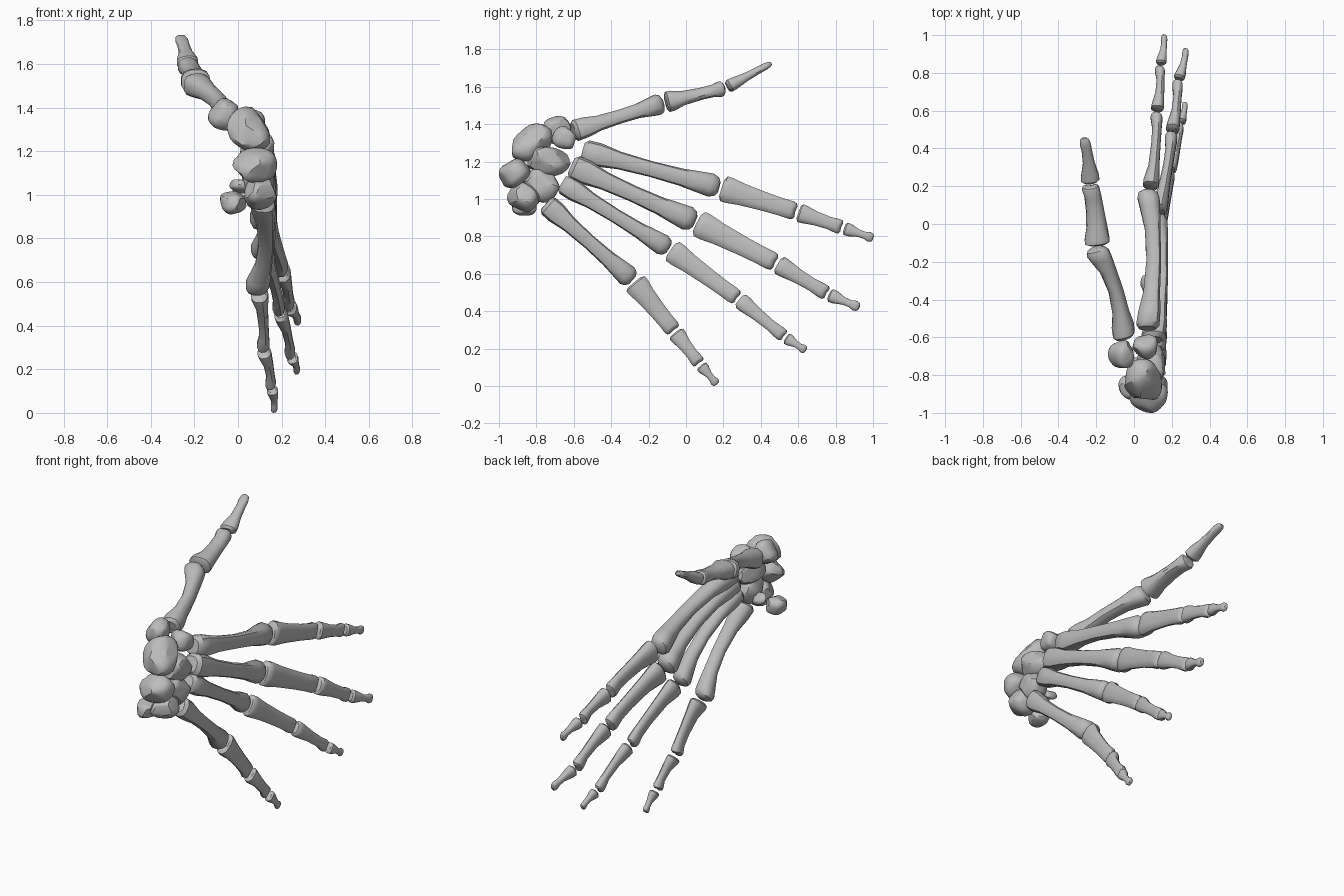
import bpy
import bmesh
from math import sin, cos, pi, radians, copysign
from mathutils import Vector, Matrix, noise

cube = bpy.data.objects.get("Cube")
if cube:
    bpy.data.objects.remove(cube, do_unlink=True)

bone_grey = bpy.data.materials.new("bone_grey")
bone_grey.use_nodes = True
colour = (.5, .5, .5, 1)
bone_grey.diffuse_color = colour
bone_grey.node_tree.nodes["Principled BSDF"].inputs["Base Color"].default_value = colour

SIDES = 12


def finish(name, bm, crease):
    """Turn a bmesh into a shaded object."""
    bmesh.ops.recalc_face_normals(bm, faces=bm.faces)
    mesh = bpy.data.meshes.new(name)
    bm.to_mesh(mesh)
    bm.free()
    mesh.materials.append(bone_grey)
    obj = bpy.data.objects.new(name, mesh)
    bpy.context.collection.objects.link(obj)
    bpy.ops.object.select_all(action='DESELECT')
    obj.select_set(True)
    bpy.context.view_layer.objects.active = obj
    bpy.ops.object.shade_smooth_by_angle(angle=radians(crease))
    return obj


def long_bone(name, start, end, profile, scale, flat=1.0, arch=0.0, roll=0.0, notch=0.0):
    """Loft rings of (position, width, depth, palm shift, keel) from start to end."""
    axis = end - start
    length = axis.length
    axis.normalize()
    back = Vector((1, 0, 0))
    back = (back - axis * back.dot(axis)).normalized()
    side = axis.cross(back)
    turn = Matrix.Rotation(roll, 3, axis)
    wide, deep = turn @ side, turn @ back
    bm = bmesh.new()
    rings = []
    for t, width, depth, shift, keel in profile:
        centre = start + axis * length * t + back * (arch * sin(pi * t) - shift)
        ring = []
        for i in range(SIDES):
            a = 2 * pi * (i + .5) / SIDES
            c, s = [copysign(abs(v) ** .8, v) for v in (cos(a), sin(a))]
            # keel narrows the palm side, notch leaves two knuckles at the far end
            p = centre + wide * c * width * scale * (1 + keel * s) / 2
            p += deep * s * depth * scale * flat / 2
            if t > .93:
                p -= axis * notch * (1 - abs(c))
            ring.append(bm.verts.new(p))
        rings.append(ring)
    for low, high in zip(rings, rings[1:]):
        for i in range(SIDES):
            j = (i + 1) % SIDES
            bm.faces.new((low[i], low[j], high[j], high[i]))
    for ring in (rings[0], rings[-1]):
        tip = bm.verts.new(sum((v.co for v in ring), Vector()) / SIDES)
        for i in range(SIDES):
            bm.faces.new((ring[i], ring[(i + 1) % SIDES], tip))
    return finish(name, bm, 38)


# Bone profiles, base to head
METACARPAL = [
    (0, .09, .09, 0, 0), (.03, .125, .125, 0, .1), (.12, .125, .12, 0, .15),
    (.27, .09, .09, 0, .25), (.5, .08, .08, 0, .25), (.72, .09, .085, .005, .2),
    (.87, .12, .11, .012, 0), (.94, .13, .12, .016, 0), (.98, .105, .105, .016, 0),
    (1, .06, .06, .014, 0)]
PROXIMAL = [
    (0, .1, .06, 0, 0), (.03, .142, .085, .003, 0), (.1, .142, .085, .003, 0),
    (.28, .115, .06, 0, .15), (.6, .098, .05, 0, .15), (.8, .095, .052, 0, .1),
    (.93, .1, .065, .004, 0), (.98, .09, .06, .004, 0), (1, .06, .04, .004, 0)]
MIDDLE = [
    (0, .07, .045, 0, 0), (.04, .102, .068, .003, 0), (.13, .1, .066, .003, 0),
    (.4, .074, .048, 0, .15), (.7, .066, .042, 0, .15), (.9, .08, .055, .003, 0),
    (.97, .076, .052, .003, 0), (1, .05, .035, .003, 0)]
DISTAL = [
    (0, .05, .04, 0, 0), (.06, .072, .056, 0, 0), (.2, .068, .052, 0, 0),
    (.5, .04, .034, 0, .1), (.72, .038, .032, 0, .1), (.86, .054, .034, 0, 0),
    (.96, .046, .03, 0, 0), (1, .028, .018, 0, 0)]
THUMB_TIP = [
    (0, .07, .055, 0, 0), (.05, .105, .075, 0, 0), (.16, .1, .07, 0, 0),
    (.42, .066, .05, 0, .1), (.7, .058, .042, 0, .1), (.86, .062, .04, 0, 0),
    (.96, .05, .032, 0, 0), (1, .028, .018, 0, 0)]

FINGER = [("metacarpal", METACARPAL), ("proximal_bone", PROXIMAL),
          ("middle_bone", MIDDLE), ("distal_bone", DISTAL)]
THUMB = [("metacarpal", METACARPAL), ("proximal_bone", PROXIMAL),
         ("distal_bone", THUMB_TIP)]

# Joint positions from wrist to fingertip
DIGITS = {
    "index": (1, FINGER, [(.07, -.56, 1.26), (.09, .185, 1.06), (.125, .595, .93),
                          (.14, .84, .845), (.16, 1, .79)]),
    "middle": (1.04, FINGER, [(.1, -.62, 1.18), (.13, .055, .875), (.205, .485, .655),
                              (.235, .76, .49), (.275, .925, .42)]),
    "ring": (.9, FINGER, [(.11, -.67, 1.09), (.125, -.085, .73), (.195, .28, .465),
                          (.245, .53, .26), (.27, .64, .19)]),
    "little": (.92, FINGER, [(.11, -.755, .98), (.1, -.28, .56), (.12, -.06, .29),
                             (.155, .075, .115), (.165, .165, .01)]),
    "thumb": (.95, THUMB, [(-.05, -.61, 1.36), (-.19, -.115, 1.515), (-.23, .215, 1.595),
                           (-.265, .455, 1.725)]),
}

GAP = .008
for digit, (scale, parts, joints) in DIGITS.items():
    thumb = digit == "thumb"
    points = [Vector(p) for p in joints]
    for k, (part, profile) in enumerate(parts):
        a, b = points[k], points[k + 1]
        step = (b - a).normalized() * GAP
        last = k == len(parts) - 1
        long_bone(f"{digit}_{part}", a + step, b if last else b - step, profile, scale,
                  flat=1.4 if thumb and k == 1 else 1,
                  arch=.025 if k == 0 else .006,
                  roll=pi / 2 if thumb else 0,
                  notch=0 if last or k == 0 else .012)


def wrist_bone(name, centre, size, tilt=0, yaw=0, seed=0):
    """Rounded pebble with lumps and flattened joint facets."""
    bm = bmesh.new()
    bmesh.ops.create_icosphere(bm, subdivisions=3, radius=1)
    offset = Vector((seed * 3.7, seed * 1.9, seed))
    facets = [noise.random_unit_vector() for _ in range(5)]
    for v in bm.verts:
        p = v.co.copy()
        p = Vector([copysign(abs(c) ** .85, c) for c in p])
        p *= 1 + .16 * noise.noise(p * 1.2 + offset)
        for n in facets:
            p -= n * max(0, p.dot(n) - .82)
        v.co = p
    turn = Matrix.Rotation(radians(tilt), 4, 'X') @ Matrix.Rotation(radians(yaw), 4, 'Y')
    half = Matrix.Diagonal((size[0] / 2, size[1] / 2, size[2] / 2, 1))
    bm.transform(Matrix.Translation(centre) @ turn @ half)
    return finish(name, bm, 30)


# Wrist bones: centre, size, tilt in the plane of the hand, yaw
noise.seed_set(4)
WRIST = {
    "scaphoid": ((.05, -.83, 1.3), (.21, .25, .15), 32, 25),
    "lunate": ((.075, -.92, 1.135), (.2, .17, .14), 35, 0),
    "triquetrum": ((.1, -.87, 1.01), (.16, .17, .13), -25, -20),
    "pisiform": ((-.02, -.86, .965), (.12, .13, .11), 0, 0),
    "capitate": ((.09, -.74, 1.205), (.17, .23, .15), -8, 0),
    "hamate": ((.1, -.765, 1.075), (.14, .19, .18), -30, 0),
    "hamate_hook": ((.01, -.74, 1.04), (.1, .08, .05), -30, 10),
    "trapezium": ((-.06, -.69, 1.365), (.13, .15, .15), 20, 35),
    "trapezoid": ((.06, -.645, 1.325), (.14, .13, .12), -20, 0),
}
for seed, (name, (centre, size, tilt, yaw)) in enumerate(WRIST.items()):
    wrist_bone(name, centre, size, tilt, yaw, seed + 1)
